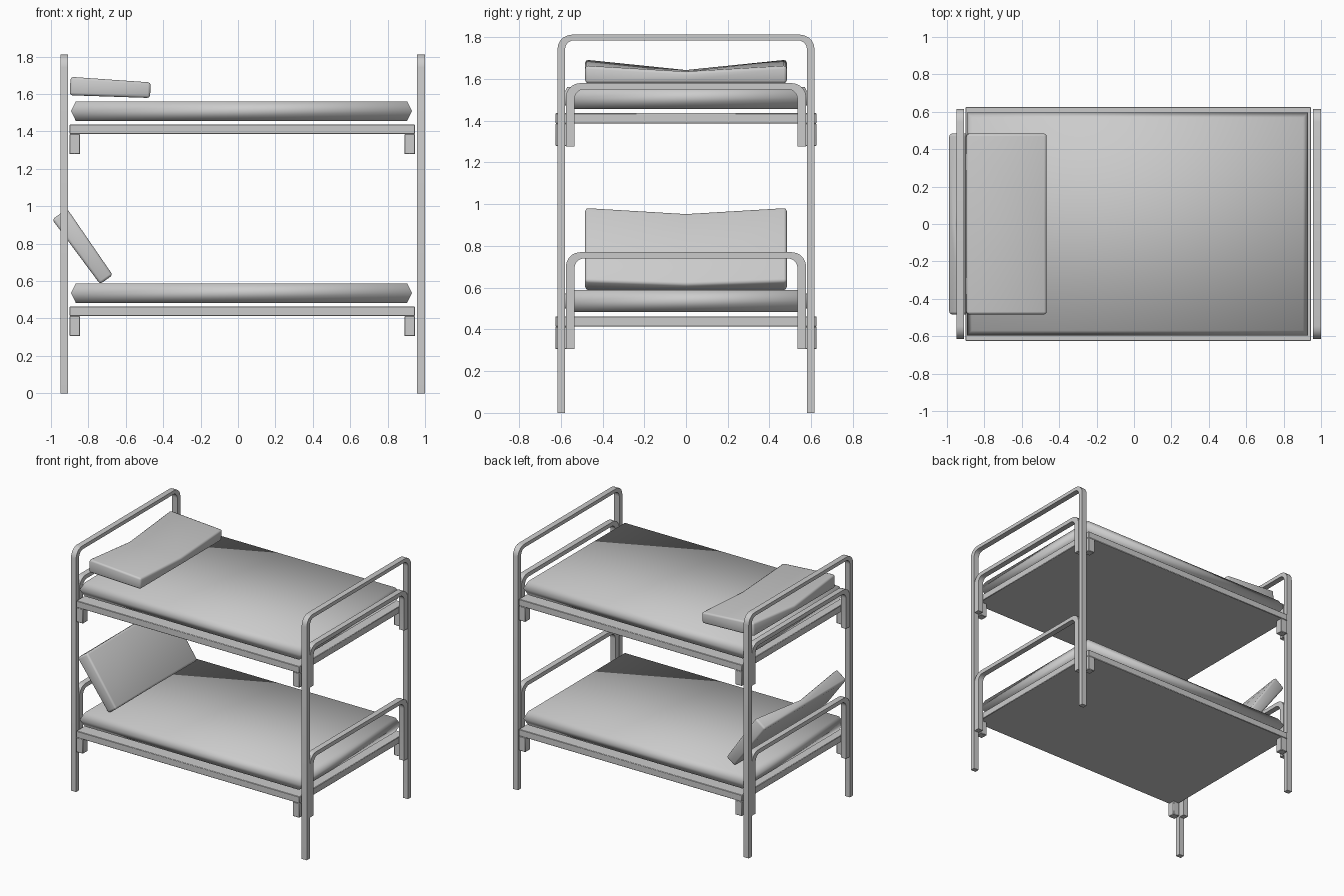
import bpy, bmesh, math
from mathutils import Matrix, Vector

if "Cube" in bpy.data.objects:
    bpy.data.objects.remove(bpy.data.objects["Cube"])

grey = bpy.data.materials.new("soft grey")
grey.diffuse_color = (0.6, 0.6, 0.6, 1)
grey.use_nodes = True
grey.node_tree.nodes["Principled BSDF"].inputs["Base Color"].default_value = grey.diffuse_color


def finish(bm, name, angle=40, bevel=0.0, segs=2):
    """Turn a bmesh into a shaded object."""
    if bevel:
        edges = [e for e in bm.edges if len(e.link_faces) == 2
                 and e.calc_face_angle(0) > math.radians(50)]
        bmesh.ops.bevel(bm, geom=edges, offset=bevel, segments=segs,
                        affect='EDGES', profile=0.5)
    bmesh.ops.recalc_face_normals(bm, faces=bm.faces)
    mesh = bpy.data.meshes.new(name)
    bm.to_mesh(mesh)
    bm.free()
    mesh.materials.append(grey)
    for p in mesh.polygons:
        p.use_smooth = True
    mesh.set_sharp_from_angle(angle=math.radians(angle))
    obj = bpy.data.objects.new(name, mesh)
    bpy.context.collection.objects.link(obj)
    return obj


def add_box(bm, x0, x1, y0, y1, z0, z1):
    m = (Matrix.Translation(((x0 + x1) / 2, (y0 + y1) / 2, (z0 + z1) / 2))
         @ Matrix.Diagonal((x1 - x0, y1 - y0, z1 - z0, 1)))
    bmesh.ops.create_cube(bm, size=1, matrix=m)


def half_arch(half, bottom, top, r, n=5):
    """Points (y, z) up one leg and round the corner to the top bar."""
    pts = [(half, bottom)]
    for i in range(n + 1):
        a = math.pi / 2 * i / n
        pts.append((half - r + r * math.cos(a), top - r + r * math.sin(a)))
    return pts


def hoop(name, x0, x1, half, bottom, top, leg, bar):
    """Inverted U of tube with a rounded square section."""
    outer = half_arch(half, bottom, top, 0.07)
    inner = half_arch(half - leg, bottom, top - bar, 0.045)
    outer += [(-y, z) for y, z in reversed(outer)]
    inner += [(-y, z) for y, z in reversed(inner)]
    bm = bmesh.new()
    rings = []
    for (yo, zo), (yi, zi) in zip(outer, inner):
        rings.append([bm.verts.new(c) for c in
                      ((x0, yo, zo), (x1, yo, zo), (x1, yi, zi), (x0, yi, zi))])
    for a, b in zip(rings, rings[1:]):
        for k in range(4):
            bm.faces.new((a[k], a[(k + 1) % 4], b[(k + 1) % 4], b[k]))
    bm.faces.new(rings[0])
    bm.faces.new(rings[-1])
    return finish(bm, name, bevel=0.006)


def mattress(name, z0, z1):
    """Three rings, pinched at top and bottom, smooth all over."""
    bm = bmesh.new()
    rings = []
    for z, d in ((z0, 0.026), ((z0 + z1) / 2, 0), (z1, 0.026)):
        xa, xb, y = -0.893 + d, 0.93 - d, 0.595 - d
        rings.append([bm.verts.new(c) for c in
                      ((xa, -y, z), (xb, -y, z), (xb, y, z), (xa, y, z))])
    for a, b in zip(rings, rings[1:]):
        for k in range(4):
            bm.faces.new((a[k], a[(k + 1) % 4], b[(k + 1) % 4], b[k]))
    bm.faces.new(rings[0])
    bm.faces.new(rings[-1])
    return finish(bm, name, angle=180)


def pillow(name, x, z, tilt):
    """Soft slab with a V-shaped dip across its middle."""
    bm = bmesh.new()
    rings = []
    for y, dip_head, dip_foot in ((-0.483, 0, 0), (0, 0.05, 0.028), (0.483, 0, 0)):
        rings.append([bm.verts.new(c) for c in
                      ((-0.215, y, -0.05), (0.215, y, -0.042),
                       (0.215, y, 0.042 - dip_foot), (-0.215, y, 0.05 - dip_head))])
    for a, b in zip(rings, rings[1:]):
        for k in range(4):
            bm.faces.new((a[k], a[(k + 1) % 4], b[(k + 1) % 4], b[k]))
    bm.faces.new(rings[0])
    bm.faces.new(rings[-1])
    bmesh.ops.recalc_face_normals(bm, faces=bm.faces)
    obj = finish(bm, name, angle=60, bevel=0.014)
    obj.location = (x, 0, z)
    obj.rotation_euler = (0, math.radians(tilt), 0)
    return obj


def bed_frame(name, top):
    """Slab base with a short bracket below each corner."""
    bm = bmesh.new()
    add_box(bm, -0.9, 0.946, -0.625, 0.625, top - 0.05, top)
    for xa in (-0.9, 0.891):
        for ya in (-0.625, 0.57):
            add_box(bm, xa, xa + 0.055, ya, ya + 0.055, top - 0.158, top - 0.05)
    return finish(bm, name, bevel=0.003, segs=1)


# Tall end hoops that form the four posts, and the low hoops inside them
for side, x0, x1 in (("head", -0.95, -0.908), ("foot", 0.958, 1.0)):
    hoop(side + "_post_hoop", x0, x1, 0.616, 0, 1.812, 0.036, 0.027)
    hoop(side + "_upper_end_rail", x0, x1, 0.576, 1.277, 1.58, 0.042, 0.03)
    hoop(side + "_lower_end_rail", x0, x1, 0.576, 0.305, 0.77, 0.042, 0.03)

# Bases and mattresses
for level, top in (("lower", 0.463), ("upper", 1.436)):
    bed_frame(level + "_bed_frame", top)
    mattress(level + "_mattress", top + 0.02, top + 0.125)

# Pillows: one lying nearly flat, one leaning on the head end
pillow("upper_pillow", -0.683, 1.632, 3)
pillow("lower_pillow", -0.828, 0.783, 54.5)
